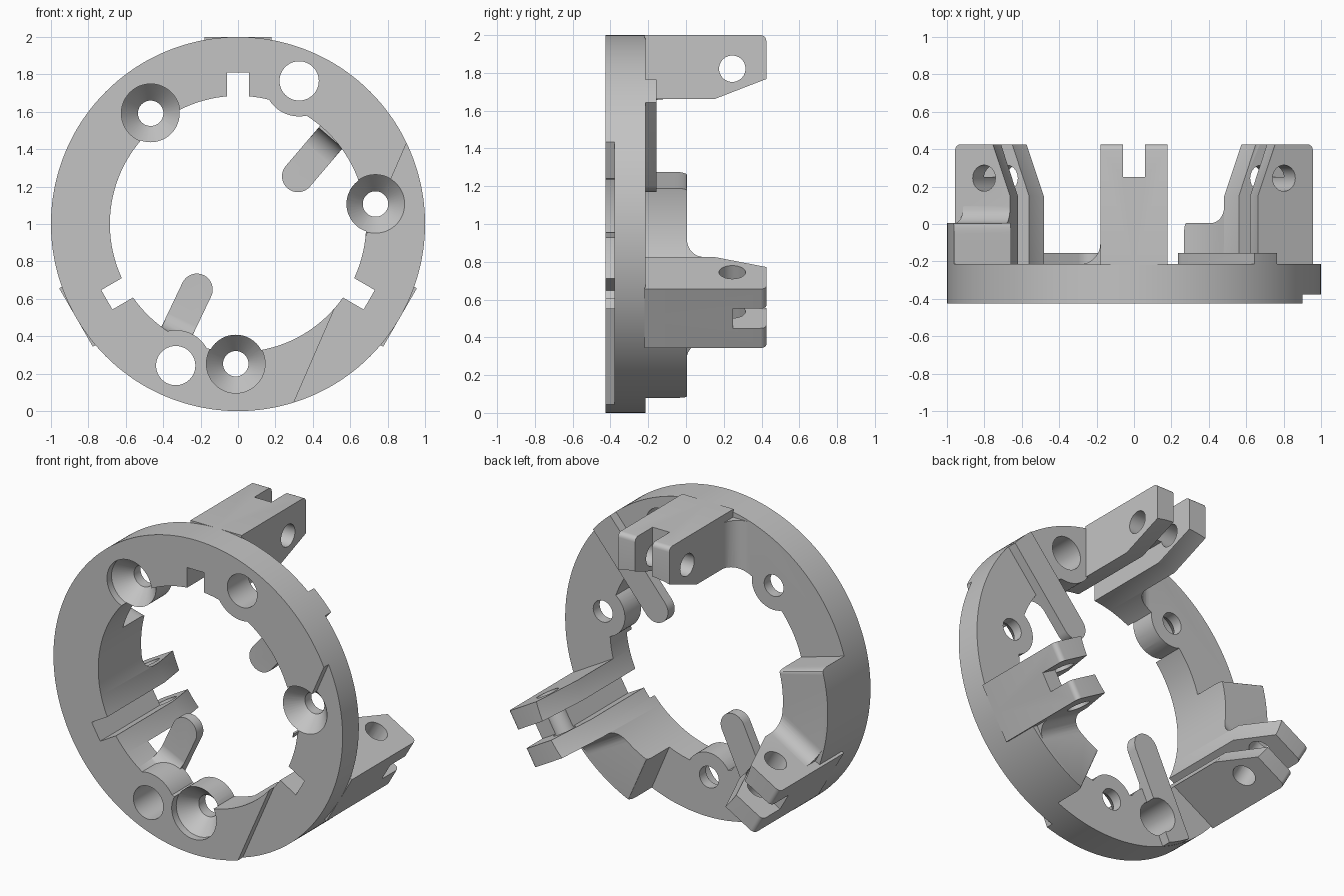
import bpy, bmesh, math
from mathutils import Matrix

if "Cube" in bpy.data.objects:
    bpy.data.objects.remove(bpy.data.objects["Cube"])

FRONT, BACK, TIP = -0.425, -0.215, 0.425   # depth of ring faces and lug tips
BORE, N = 0.685, 360                       # bore radius, sides of the ring
I = Matrix.Identity(4)


def finish(bm, name, mat):
    bmesh.ops.transform(bm, matrix=mat, verts=bm.verts)
    bmesh.ops.recalc_face_normals(bm, faces=bm.faces)
    me = bpy.data.meshes.new(name)
    bm.to_mesh(me)
    bm.free()
    ob = bpy.data.objects.new(name, me)
    bpy.context.collection.objects.link(ob)
    return ob


def prism(name, pts, d0, d1, axis='Y', mat=I):
    """Extrude a 2D outline along an axis from d0 to d1."""
    put = {'X': lambda a, b, d: (d, a, b),
           'Y': lambda a, b, d: (a, d, b),
           'Z': lambda a, b, d: (a, b, d)}[axis]
    bm = bmesh.new()
    lo = [bm.verts.new(put(a, b, d0)) for a, b in pts]
    hi = [bm.verts.new(put(a, b, d1)) for a, b in pts]
    bm.faces.new(lo)
    bm.faces.new(hi)
    n = len(pts)
    for i in range(n):
        j = (i + 1) % n
        bm.faces.new((lo[i], lo[j], hi[j], hi[i]))
    return finish(bm, name, mat)


def lathe(name, profile, n=48, mat=I):
    """Solid of revolution about y from (radius, y) pairs."""
    bm = bmesh.new()
    rings = [[bm.verts.new((r * math.cos(2 * math.pi * i / n), y,
                            r * math.sin(2 * math.pi * i / n))) for i in range(n)]
             for r, y in profile]
    bm.faces.new(rings[0])
    bm.faces.new(rings[-1])
    for a, b in zip(rings, rings[1:]):
        for i in range(n):
            j = (i + 1) % n
            bm.faces.new((a[i], a[j], b[j], b[i]))
    return finish(bm, name, mat)


def arc(cx, cy, r, a0, a1, n):
    return [(cx + r * math.cos(math.radians(a0 + (a1 - a0) * i / n)),
             cy + r * math.sin(math.radians(a0 + (a1 - a0) * i / n))) for i in range(n + 1)]


def rect(x0, x1, z0, z1):
    return [(x0, z0), (x1, z0), (x1, z1), (x0, z1)]


def turn(angle):
    """Turn a part modelled at 12 o'clock to the given angle on the ring."""
    return Matrix.Rotation(-math.radians(angle - 90), 4, 'Y')


def boolean(ob, other, op):
    m = ob.modifiers.new(op, 'BOOLEAN')
    m.operation, m.object, m.solver = op, other, 'MANIFOLD'
    bpy.context.view_layer.objects.active = ob
    bpy.ops.object.modifier_apply(modifier=m.name)
    bpy.data.objects.remove(other)


def add(other):
    boolean(body, other, 'UNION')


def cut(other):
    boolean(body, other, 'DIFFERENCE')


def trim_to_ring(ob):
    boolean(ob, lathe("trim", [(0.999, -0.6), (0.999, 0.6)], N), 'INTERSECT')


# Ring
body = lathe("clevis_ring", [(1, FRONT), (1, BACK)], N)


# Raised shoulders beside the two lower lugs, rounded at the free end
def shoulder(a0, a1):
    n = a1 - a0
    ob = prism("shoulder", arc(0, 0, 1, a0, a1, n) + arc(0, 0, 0.5, a1, a0, n), -0.3, 0.005)
    bm = bmesh.new()
    bm.from_mesh(ob.data)
    c, s = math.cos(math.radians(a0)), math.sin(math.radians(a0))
    edge = [e for e in bm.edges if all(
        v.co.y > 0 and abs(v.co.x * s - v.co.z * c) < 1e-4 for v in e.verts)]
    bmesh.ops.bevel(bm, geom=edge, offset=0.06, segments=6, profile=0.5, affect='EDGES')
    bm.to_mesh(ob.data)
    bm.free()
    return ob


add(shoulder(164, 210))
add(shoulder(293, 330))

# Lugs with a rounded tip corner, a cross-pin hole and a clevis slot
lug_side = [(-0.22, 0.55), (TIP, 0.55)] + arc(TIP - 0.03, 0.97, 0.03, 0, 90, 5) + [(-0.22, 1.0)]
for a in (90, 210, 330):
    lug = prism("lug", lug_side, -0.18, 0.18, 'X', turn(a))
    pin = prism("pin_hole", arc(0.245, 0.822, 0.07, 0, 350, 35), -0.3, 0.3, 'X', turn(a))
    slot = prism("tip_slot", rect(-0.06, 0.06, 0.5, 1.2), 0.25, 0.6, 'Y', turn(a))
    boolean(lug, pin, 'DIFFERENCE')
    boolean(lug, slot, 'DIFFERENCE')
    add(lug)

# Concave fillets at the lug roots
for a, s, base, r in ((90, -1, BACK, 0.11), (210, 1, 0.005, 0.09), (330, 1, 0.005, 0.09)):
    pts = [(0.15, base - 0.02), (0.15, base + r)] + \
        arc(0.18 + r, base + r, r, 180, 270, 8) + [(0.18 + r, base - 0.02)]
    add(prism("root_fillet", [(x * s, y) for x, y in pts], 0.55, 0.95, 'Z', turn(a)))

# Bore, flaring out between the lug tips, and the slots through the ring
cut(lathe("bore", [(BORE, -0.6), (BORE, 0.15), (0.81, 0.483)], N))
for a in (90, 210, 330):
    cut(prism("inner_slot", rect(-0.06, 0.06, 0.6, 0.81), -0.6, 0.6, 'Y', turn(a)))

# Bosses around the screws and the through holes
screws = [(-0.467, 0.592), (0.735, 0.107), (-0.012, -0.747)]
holes = [(0.327, 0.765), (-0.333, -0.757)]
for pts, r in ((screws, 0.155), (holes, 0.19)):
    for x, z in pts:
        boss = lathe("boss", [(r, FRONT), (r, BACK)], 48, Matrix.Translation((x, 0, z)))
        trim_to_ring(boss)
        add(boss)

# Finger tabs lying across the back of the ring, with a fillet under each
for x, z, a, root, r in ((0.32, 0.255, 49.5, 0.27, 0.12), (-0.22, -0.35, 244.5, 0.27, 0.1)):
    place = Matrix.Translation((x, 0, z)) @ turn(a)
    tab = prism("tab", arc(0, 0, 0.085, 180, 360, 16) + [(0.085, 1), (-0.085, 1)],
                -0.222, -0.155, 'Y', place)
    trim_to_ring(tab)
    add(tab)
    web = arc(-0.221 - r, root - r, r, 0, 90, 8) + \
        [(-0.221 - r, root + 0.1), (-0.2, root + 0.1), (-0.2, root - r)]
    add(prism("tab_fillet", web, -0.084, 0.084, 'X', place))

# Stepped area on the right of the front face
cut(prism("step", [(0, -1.64), (2, -1.64), (2, 1.12), (1.2, 1.12)], -0.6, -0.378))

# Countersunk screw holes and plain through holes
for x, z in screws:
    cut(lathe("countersink", [(0.157, -0.6), (0.157, -0.379), (0.068, -0.28), (0.068, -0.1)],
              48, Matrix.Translation((x, 0, z))))
for x, z in holes:
    cut(lathe("through_hole", [(0.105, -0.6), (0.105, -0.05)], 48, Matrix.Translation((x, 0, z))))

# Stand on the ground, colour and shade
body.data.transform(Matrix.Translation((0, 0, 1)))
grey = bpy.data.materials.new("plain_grey")
grey.diffuse_color = (0.55, 0.55, 0.55, 1)
grey.use_nodes = True
grey.node_tree.nodes["Principled BSDF"].inputs["Base Color"].default_value = grey.diffuse_color
body.data.materials.clear()
body.data.materials.append(grey)
for p in body.data.polygons:
    p.material_index = 0
bpy.ops.object.select_all(action='DESELECT')
body.select_set(True)
bpy.context.view_layer.objects.active = body
bpy.ops.object.shade_smooth_by_angle(angle=math.radians(30))
